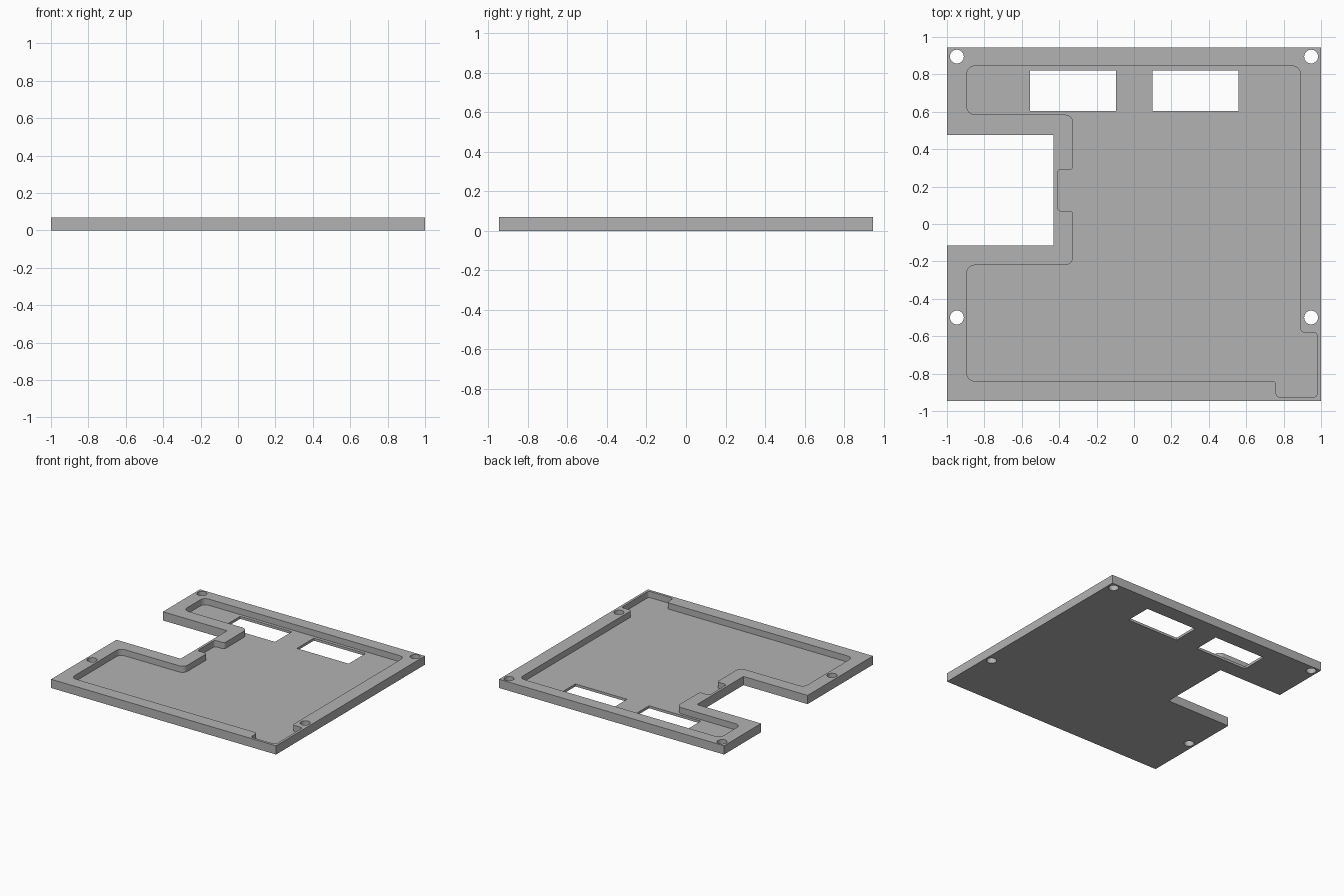
import bpy
import bmesh
from math import cos, sin, pi
from mathutils import Vector

if "Cube" in bpy.data.objects:
    bpy.data.objects.remove(bpy.data.objects["Cube"])

HEIGHT, FLOOR = 0.07, 0.02
BIG, SMALL = 0.045, 0.02

grey = bpy.data.materials.new("plain grey")
grey.use_nodes = True
grey.diffuse_color = (0.45, 0.45, 0.45, 1)
grey.node_tree.nodes["Principled BSDF"].inputs["Base Color"].default_value = grey.diffuse_color


def rounded(corners, steps=6):
    """Replace each (x, y, radius) corner with a right-angle fillet."""
    path = []
    for i, (x, y, r) in enumerate(corners):
        here = Vector((x, y))
        a = (Vector(corners[i - 1][:2]) - here).normalized() * r
        b = (Vector(corners[(i + 1) % len(corners)][:2]) - here).normalized() * r
        for k in range(steps + 1):
            t = k / steps * pi / 2
            path.append(here + a * (1 - sin(t)) + b * (1 - cos(t)))
    return path


def rect(x0, x1, y0, y1):
    return [(x0, y0), (x1, y0), (x1, y1), (x0, y1)]


def prism(name, path, z0, z1):
    bm = bmesh.new()
    face = bm.faces.new([bm.verts.new((p[0], p[1], z0)) for p in path])
    top = bmesh.ops.extrude_face_region(bm, geom=[face])["geom"]
    bmesh.ops.translate(bm, vec=(0, 0, z1 - z0),
                        verts=[v for v in top if isinstance(v, bmesh.types.BMVert)])
    bmesh.ops.recalc_face_normals(bm, faces=bm.faces)
    mesh = bpy.data.meshes.new(name)
    bm.to_mesh(mesh)
    bm.free()
    mesh.materials.append(grey)
    obj = bpy.data.objects.new(name, mesh)
    bpy.context.collection.objects.link(obj)
    return obj


# Plate outline with the side notch
plate = prism("tray_plate", [(-1, -0.945), (1, -0.945), (1, 0.945), (-1, 0.945),
                             (-1, 0.475), (-0.43, 0.475), (-0.43, -0.115), (-1, -0.115)],
              0, HEIGHT)

# Recessed pocket following the notch, with a corner relief and a thin-wall relief
pocket = rounded([
    (-0.895, 0.845, BIG), (0.89, 0.845, BIG), (0.89, -0.58, SMALL), (0.98, -0.58, SMALL),
    (0.98, -0.925, SMALL), (0.76, -0.925, SMALL), (0.76, -0.84, SMALL), (-0.895, -0.84, BIG),
    (-0.895, -0.22, BIG), (-0.325, -0.22, BIG), (-0.325, 0.07, SMALL), (-0.41, 0.07, SMALL),
    (-0.41, 0.29, SMALL), (-0.325, 0.29, SMALL), (-0.325, 0.585, BIG), (-0.895, 0.585, BIG)])
cutters = [prism("pocket_cutter", pocket, FLOOR, 0.2)]

# Windows through the floor
for x in (-0.555, 0.10):
    cutters.append(prism("window_cutter", rect(x, x + 0.46, 0.605, 0.82), -0.1, 0.2))

# Screw holes
for x in (-0.947, 0.947):
    for y in (-0.5, 0.895):
        ring = [(x + 0.037 * cos(k * pi / 16), y + 0.037 * sin(k * pi / 16)) for k in range(32)]
        cutters.append(prism("screw_hole_cutter", ring, -0.1, 0.2))

bpy.context.view_layer.objects.active = plate
for cutter in cutters:
    cutter.hide_render = True
    mod = plate.modifiers.new("cut", "BOOLEAN")
    mod.operation, mod.solver, mod.object = "DIFFERENCE", "EXACT", cutter
    bpy.ops.object.modifier_apply(modifier=mod.name)
    bpy.data.objects.remove(cutter)

bpy.ops.object.select_all(action="DESELECT")
plate.select_set(True)
bpy.ops.object.shade_smooth_by_angle(angle=pi / 6)
